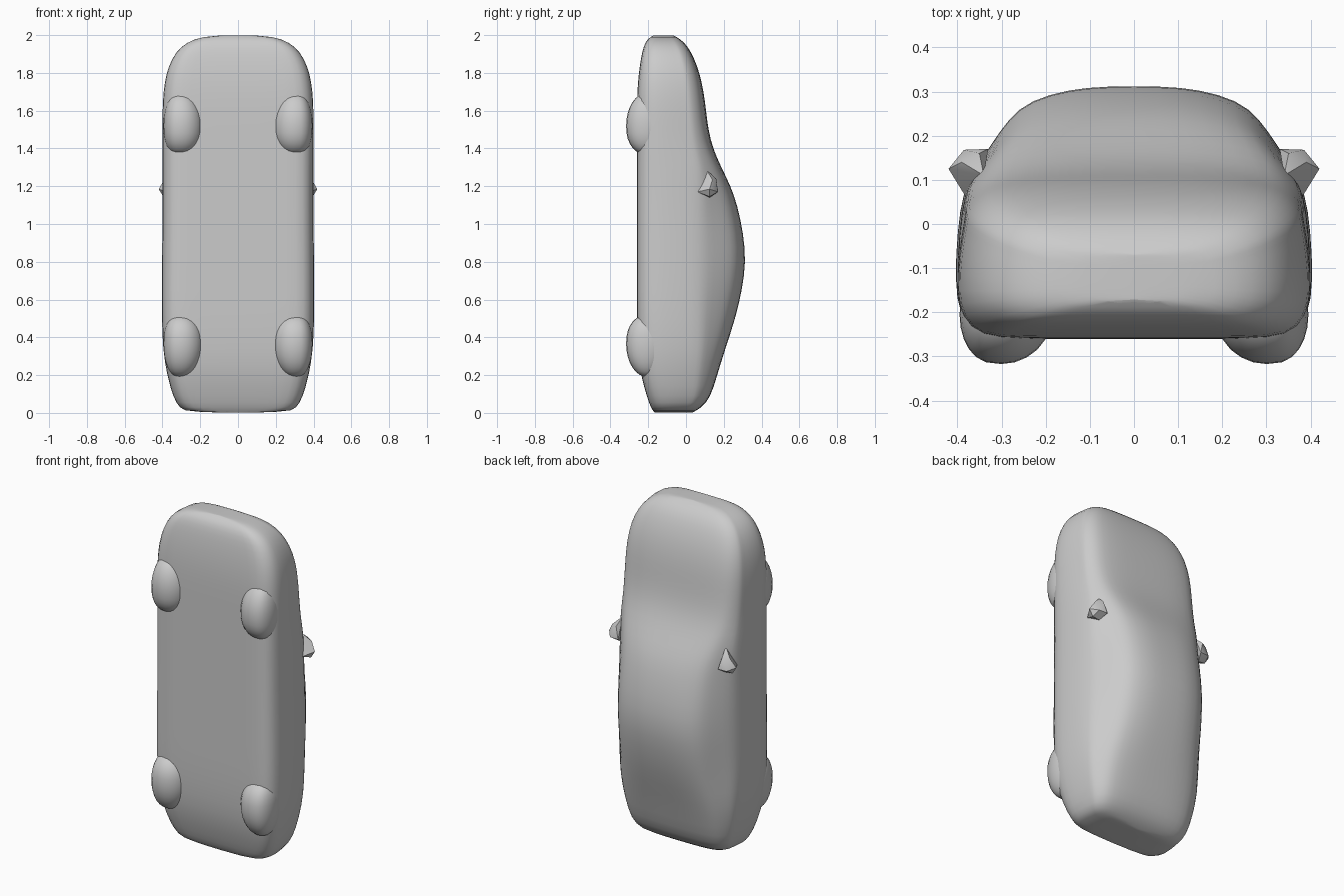
import bpy, bmesh, math
from mathutils import Vector

if "Cube" in bpy.data.objects:
    bpy.data.objects.remove(bpy.data.objects["Cube"])

grey = bpy.data.materials.new("plain grey")
grey.diffuse_color = (0.6, 0.6, 0.6, 1)
grey.use_nodes = True
grey.node_tree.nodes["Principled BSDF"].inputs["Base Color"].default_value = grey.diffuse_color


def finish(name, bm, smooth=60):
    bmesh.ops.recalc_face_normals(bm, faces=bm.faces)
    me = bpy.data.meshes.new(name)
    bm.to_mesh(me)
    bm.free()
    ob = bpy.data.objects.new(name, me)
    bpy.context.collection.objects.link(ob)
    me.materials.append(grey)
    bpy.ops.object.select_all(action='DESELECT')
    ob.select_set(True)
    bpy.context.view_layer.objects.active = ob
    bpy.ops.object.shade_smooth_by_angle(angle=math.radians(smooth))
    return ob


# Body stations along the length: z, underside y, upper y, half width
STATIONS = [
    (0.00, -0.165, 0.03, 0.27), (0.025, -0.185, 0.08, 0.31),
    (0.08, -0.205, 0.13, 0.345), (0.20, -0.24, 0.165, 0.378),
    (0.33, -0.255, 0.205, 0.400), (0.50, -0.26, 0.262, 0.406),
    (0.65, -0.26, 0.297, 0.406), (0.80, -0.26, 0.318, 0.405),
    (0.95, -0.26, 0.304, 0.403), (1.10, -0.26, 0.272, 0.402),
    (1.20, -0.26, 0.237, 0.402), (1.30, -0.26, 0.187, 0.402),
    (1.40, -0.26, 0.142, 0.402), (1.50, -0.26, 0.118, 0.402),
    (1.60, -0.26, 0.106, 0.402), (1.70, -0.258, 0.094, 0.398),
    (1.80, -0.25, 0.072, 0.382), (1.88, -0.238, 0.042, 0.35),
    (1.94, -0.225, 0.010, 0.305), (1.98, -0.205, -0.03, 0.235),
    (2.00, -0.17, -0.07, 0.14),
]
# Upper curve: height fraction, width on the bonnet, width on the cabin
UPPER = [(0.2, 0.95, 0.90), (0.45, 0.91, 0.80), (0.7, 0.84, 0.70),
         (0.87, 0.73, 0.58), (0.97, 0.5, 0.36), (1.0, 0.22, 0.16)]


def section(yb, yt, w):
    belt = min(0.07, yb + (yt - yb) * 0.72)
    cabin = max(0, min(1, (yt - 0.12) / 0.14))
    half = [(0.3 * w, yb), (0.65 * w, yb), (0.87 * w, yb + 0.003),
            (0.975 * w, yb + 0.05 * min(1, w / 0.4)),
            (w, yb + (belt - yb) * 0.4), (0.985 * w, yb + (belt - yb) * 0.75),
            (0.955 * w, belt)]
    for f, wide, narrow in UPPER:
        half.append((w * (wide + (narrow - wide) * cabin), belt + (yt - belt) * f))
    return half + [(-x, y) for x, y in reversed(half)]


bm = bmesh.new()
rings = [[bm.verts.new((x, y, z)) for x, y in section(yb, yt, w)]
         for z, yb, yt, w in STATIONS]
for a, b in zip(rings, rings[1:]):
    for i in range(len(a)):
        j = (i + 1) % len(a)
        bm.faces.new((a[i], a[j], b[j], b[i]))
# Close both ends with strips across the width
for r in (rings[0], rings[-1]):
    n = len(r)
    for i in range(n // 2 - 1):
        bm.faces.new((r[i], r[i + 1], r[n - 2 - i], r[n - 1 - i]))
body = finish("car_body", bm)
sub = body.modifiers.new("smooth", 'SUBSURF')
sub.levels = sub.render_levels = 1


# Wheel bulges with squarer outer shoulders and a blunt inward-facing end
def wheel(name, side, z, step):
    bm = bmesh.new()
    bmesh.ops.create_uvsphere(bm, u_segments=24, v_segments=16, radius=1)
    for v in bm.verts:
        x, y, t = v.co
        if x > 0:
            x = x ** 0.75
        toward = t * step > 0
        length = 0.155 if toward else 0.175
        t = max(-1, min(1, t))
        if toward:
            t = math.copysign(abs(t) ** 0.85, t)
        v.co = (side * (0.30 + x * (0.095 if x > 0 else 0.115)),
                -0.205 + y * 0.112, z + t * length)
    finish(name, bm)


# Door mirrors: faceted shells
def mirror(name, side):
    bm = bmesh.new()
    pts = [(0.33, 0.17, 1.17), (0.385, 0.168, 1.17), (0.42, 0.125, 1.185),
           (0.38, 0.06, 1.17), (0.35, 0.125, 1.14), (0.395, 0.125, 1.145),
           (0.35, 0.16, 1.24), (0.39, 0.14, 1.235), (0.35, 0.07, 1.22),
           (0.34, 0.11, 1.285)]
    for x, y, z in pts:
        bm.verts.new(Vector((side * x, y, z)))
    bmesh.ops.convex_hull(bm, input=bm.verts)
    finish(name, bm, 30)


for side, tag in ((1, "right"), (-1, "left")):
    wheel("rear_wheel_" + tag, side, 0.365, 1)
    wheel("front_wheel_" + tag, side, 1.52, -1)
    mirror("door_mirror_" + tag, side)
